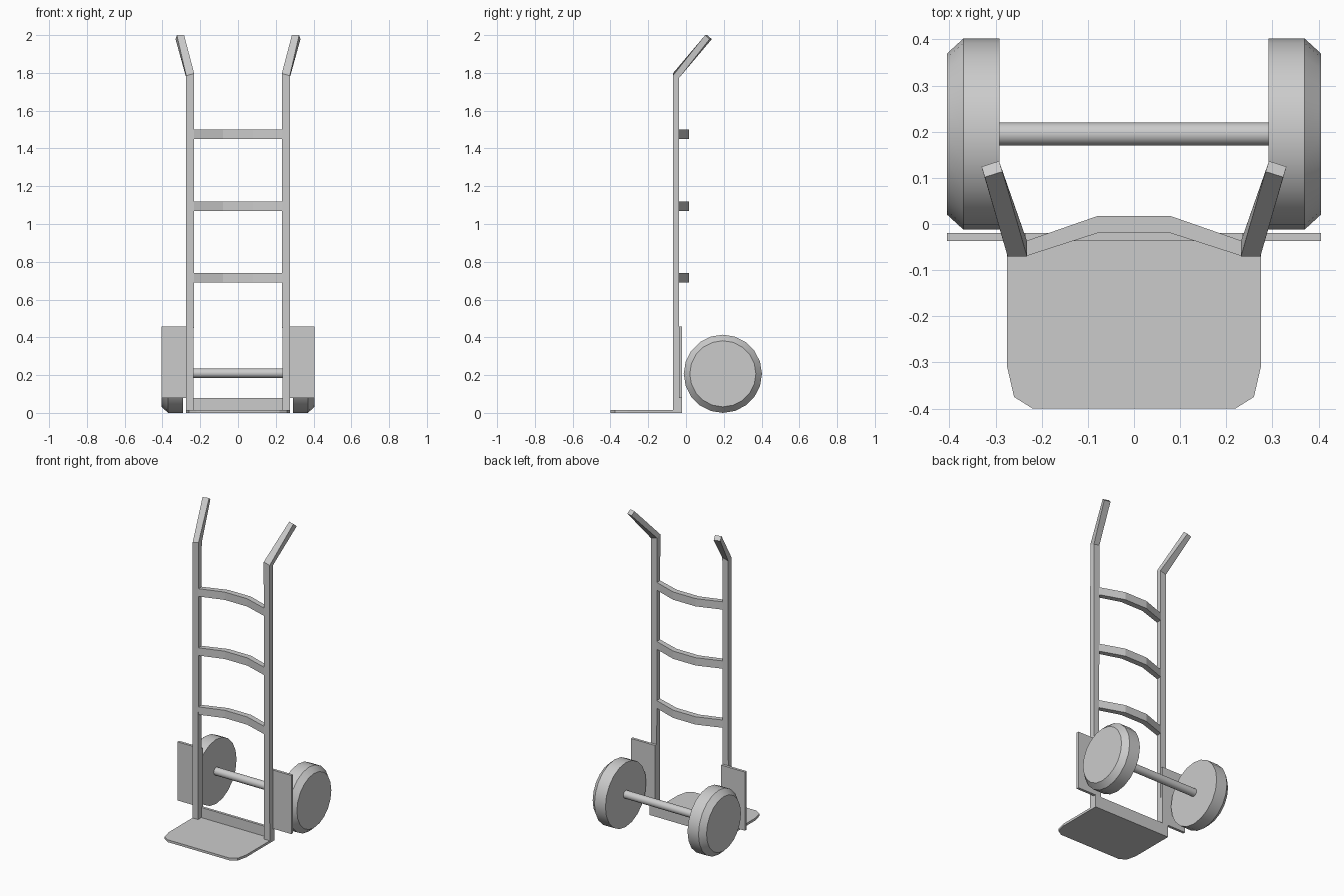
import bpy, bmesh, math
from mathutils import Vector

if "Cube" in bpy.data.objects:
    bpy.data.objects.remove(bpy.data.objects["Cube"])


def make(name, bm, smooth=False):
    bmesh.ops.recalc_face_normals(bm, faces=bm.faces)
    me = bpy.data.meshes.new(name)
    bm.to_mesh(me)
    bm.free()
    if smooth:
        me.polygons.foreach_set("use_smooth", [True] * len(me.polygons))
        me.set_sharp_from_angle(angle=math.radians(30))
    ob = bpy.data.objects.new(name, me)
    bpy.context.collection.objects.link(ob)
    return ob


def loft(name, rings, smooth=False):
    """Skin matching closed rings of points and cap both ends."""
    bm = bmesh.new()
    vs = [[bm.verts.new(p) for p in r] for r in rings]
    n = len(vs[0])
    for a, b in zip(vs, vs[1:]):
        for i in range(n):
            j = (i + 1) % n
            bm.faces.new((a[i], a[j], b[j], b[i]))
    bm.faces.new(vs[0])
    bm.faces.new(vs[-1])
    return make(name, bm, smooth)


def slab(name, outline, z0, z1):
    return loft(name, [[(x, y, z) for x, y in outline] for z in (z0, z1)])


def box(name, x0, x1, y0, y1, z0, z1):
    return slab(name, [(x0, y0), (x1, y0), (x1, y1), (x0, y1)], z0, z1)


def lathe_x(name, profile, y, z, sides):
    """Round part about an axis along x; profile holds (x, radius)."""
    turn = [2 * math.pi * i / sides for i in range(sides)]
    return loft(name, [[(x, y + r * math.sin(a), z + r * math.cos(a))
                        for a in turn] for x, r in profile], True)


# Toe plate with clipped front corners, and its upright lip
half = [(0.22, -0.40), (0.26, -0.375), (0.275, -0.31), (0.275, -0.037)]
slab("toe_plate", half + [(-x, y) for x, y in reversed(half)], 0, 0.015)
box("toe_lip", -0.275, 0.275, -0.037, -0.02, 0, 0.08)

# Bowed crossbars
back = [(0.235, -0.037), (0.08, 0.017), (-0.08, 0.017), (-0.235, -0.037)]
front = [(-0.235, -0.07), (-0.08, -0.02), (0.08, -0.02), (0.235, -0.07)]
for i, z in enumerate((0.69, 1.07, 1.45)):
    slab(f"crossbar_{i + 1}", back + front, z, z + 0.05)

# Handle tip section, square to the direction of the flared handle
tip = Vector((0.308, 0.119, 1.989))
d = (tip - Vector((0.253, -0.054, 1.785))).normalized()
u = Vector((d.y, -d.x, 0)).normalized()
v = d.cross(u)
if v.y < 0:
    v = -v
signs = [(-1, -1), (1, -1), (1, 1), (-1, 1)]
end = [tip + u * 0.02 * a + v * 0.016 * b for a, b in signs]

for side, s in (("right", 1), ("left", -1)):
    # Upright rail running into the handle
    foot = [(0.255 + 0.02 * a, -0.0535 + 0.0165 * b, 0.015) for a, b in signs]
    bend = [(0.253 + 0.021 * a, -0.0535 + 0.0165 * b, 1.785 - 0.006 * (a + b))
            for a, b in signs]
    rings = [[(s * x, y, z) for x, y, z in r] for r in (foot, bend, end)]
    loft(f"{side}_rail_handle", rings)

    # Wheel guard plate
    box(f"{side}_wheel_guard", *sorted((s * 0.235, s * 0.405)),
        -0.037, -0.02, 0.08, 0.457)

    # Wheel, chamfered on the outside
    lathe_x(f"{side}_wheel", [(s * 0.292, 0.207), (s * 0.37, 0.207),
                              (s * 0.405, 0.175)], 0.195, 0.207, 20)

# Axle
lathe_x("axle", [(-0.295, 0.025), (0.295, 0.025)], 0.195, 0.21, 16)
